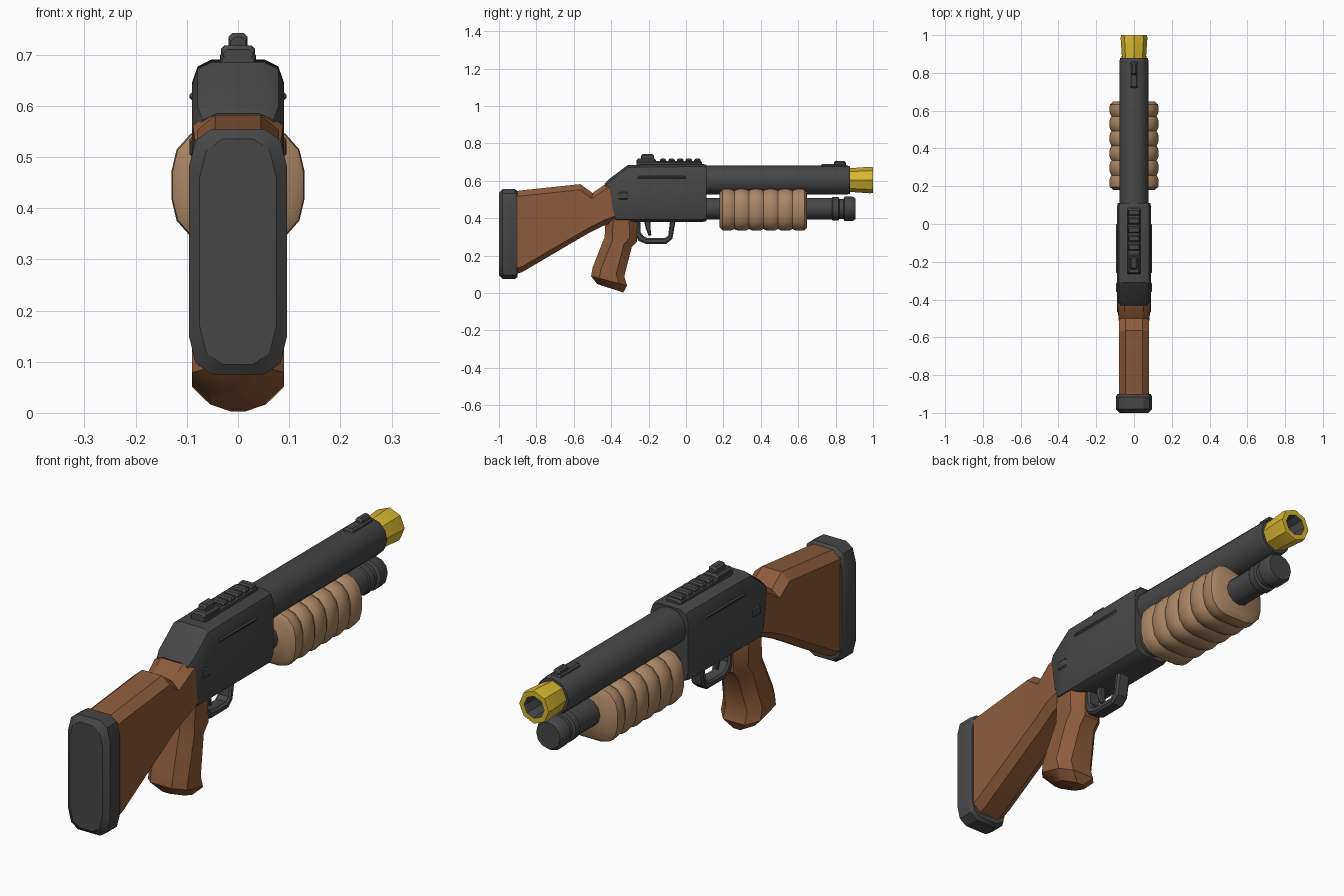
import bpy, bmesh, math
from mathutils import Vector

if "Cube" in bpy.data.objects:
    bpy.data.objects.remove(bpy.data.objects["Cube"])


def material(name, rgb):
    m = bpy.data.materials.new(name)
    m.diffuse_color = (*rgb, 1)
    m.use_nodes = True
    m.node_tree.nodes["Principled BSDF"].inputs["Base Color"].default_value = m.diffuse_color
    return m


GREY = material("gunmetal grey", (0.062, 0.062, 0.062))
WOOD = material("brown wood", (0.27, 0.105, 0.044))
TAN = material("tan wood", (0.40, 0.24, 0.13))
GOLD = material("yellow brass", (0.68, 0.48, 0.03))


def section(p0, p1, hw, cx, cz, k):
    """Rounded rectangle spanning p0..p1 in the yz plane, half width hw in x."""
    p0, p1 = Vector((0, *p0)), Vector((0, *p1))
    mid, axis = (p0 + p1) / 2, (p1 - p0) / 2
    h = axis.length
    axis.normalize()
    cx, cz = min(cx, hw), min(cz, h)
    pts = []
    for q in range(4):
        for i in range(k + 1):
            a = math.pi / 2 * (q + i / k)
            sx = 1 if q in (0, 3) else -1
            sz = 1 if q < 2 else -1
            x = sx * (hw - cx) + cx * math.cos(a)
            z = sz * (h - cz) + cz * math.sin(a)
            pts.append(mid + axis * z + Vector((x, 0, 0)))
    return pts


def loft(name, mat, stations, cx=0.03, cz=0.04, k=2, angle=32):
    """Skin through (p0, p1, half width) stations, capped at both ends."""
    bm = bmesh.new()
    rings = [[bm.verts.new(p) for p in section(*s, cx, cz, k)] for s in stations]
    n = len(rings[0])
    for a, b in zip(rings, rings[1:]):
        for i in range(n):
            j = (i + 1) % n
            bm.faces.new((a[i], a[j], b[j], b[i]))
    bm.faces.new(rings[0])
    bm.faces.new(rings[-1])
    bmesh.ops.remove_doubles(bm, verts=bm.verts, dist=1e-5)
    bmesh.ops.recalc_face_normals(bm, faces=bm.faces)
    for f in bm.faces:
        f.smooth = True
    for e in bm.edges:
        e.smooth = e.calc_face_angle(0) < math.radians(angle)
    me = bpy.data.meshes.new(name)
    bm.to_mesh(me)
    bm.free()
    me.materials.append(mat)
    ob = bpy.data.objects.new(name, me)
    bpy.context.collection.objects.link(ob)
    return ob


def along(*rows):
    """Upright stations from (y, z bottom, z top, half width)."""
    return [((y, a), (y, b), w) for y, a, b, w in rows]


def tube(name, mat, z, rows, k=3):
    """Round part along y from (y, radius) rows."""
    return loft(name, mat, along(*[(y, z - r, z + r, r) for y, r in rows]), 1, 1, k)


def block(name, y0, y1, z0, z1, hw, c=0.008):
    return loft(name, GREY, along((y0, z0, z1 - c, hw - c / 2), (y0 + c, z0, z1, hw),
                                  (y1 - c, z0, z1, hw), (y1, z0, z1 - c, hw - c / 2)), c, c, 1)


# Stock and butt pad
loft("butt_pad", GREY, along((-1.0, .095, .535, .075), (-.98, .075, .555, .096),
                             (-.915, .075, .555, .096), (-.9, .085, .545, .088)), .045, .075)
loft("stock", WOOD, [((-.91, .10), (-.91, .545), .08), ((-.87, .115), (-.87, .55), .08),
                     ((-.59, .28), (-.565, .582), .08), ((-.52, .32), (-.50, .535), .08),
                     ((-.44, .36), (-.42, .59), .088), ((-.37, .385), (-.37, .60), .085)],
     .035, .03, 1)

# Pistol grip, from the heel upward
loft("grip", WOOD, [((-.475, .048), (-.335, .003), .055), ((-.507, .09), (-.315, .04), .09),
                    ((-.50, .135), (-.33, .09), .09), ((-.435, .30), (-.29, .245), .075),
                    ((-.432, .36), (-.262, .275), .075), ((-.43, .42), (-.26, .385), .075)],
     .04, .045, 1)

# Receiver
loft("receiver", GREY, [((-.385, .385), (-.435, .585), .08), ((-.375, .38), (-.41, .61), .09),
                        ((-.31, .38), (-.31, .685), .09), ((.09, .38), (.09, .69), .09),
                        ((.11, .385), (.11, .685), .087)], .038, .045)
for side, sx in (("left", -1), ("right", 1)):
    for part, y0, y1, z0, z1 in (("port_lip", -.26, .0, .61, .627), ("side_button", -.36, -.31, .5, .54)):
        ob = block(f"{part}_{side}", y0, y1, z0, z1, .008, .006)
        ob.location.x = sx * .087

# Top rail, rear sight and front sight
block("rail", -.265, .085, .67, .707, .035)
for i in range(5):
    y = -.14 + i * .046
    block(f"rail_tooth_{i}", y, y + .034, .70, .718, .033, .006)
block("rear_sight_base", -.265, -.16, .69, .718, .033)
block("rear_sight", -.24, -.172, .70, .742, .019)
block("front_sight_base", .72, .86, .65, .69, .022)
block("front_sight", .79, .855, .67, .706, .016)

# Barrel and brass muzzle with dark bore
tube("barrel", GREY, .604, [(.09, .078), (.86, .078), (.878, .073)])
muzzle = tube("muzzle", GOLD, .604, [(.87, .064), (.90, .065), (.985, .071), (1.0, .068),
                                    (1.0, .046), (.985, .041), (.89, .041)], 2)
muzzle.data.materials.append(GREY)
for f in muzzle.data.polygons:
    c = f.center
    if c.y > .88 and math.hypot(c.x, c.z - .604) < .0405:
        f.material_index = 1

# Magazine tube with end cap
tube("magazine_tube", GREY, .45, [(.09, .058), (.78, .058), (.785, .063), (.815, .063), (.82, .053),
                                  (.842, .053), (.848, .065), (.89, .065), (.907, .055)])

# Ribbed pump handle
rows, ribs, y0, y1 = [], 6, .18, .648
for i in range(ribs):
    step = (y1 - y0) / ribs
    for t, s in ((0, .92), (.2, .985), (.5, 1), (.8, .985)):
        rows.append((y0 + (i + t) * step, s))
rows.append((y1, .92))
rows[0], rows[-1] = (y0, .84), (y1, .84)
loft("pump_handle", TAN, along(*[(y, .445 - .112 * s, .445 + .112 * s, .13 * s) for y, s in rows]),
     .075, .085, 3, 40)

# Trigger guard and trigger
loft("trigger_guard", GREY, [((-.275, .39), (-.245, .39), .03), ((-.273, .315), (-.243, .325), .03),
                             ((-.255, .28), (-.228, .305), .03), ((-.215, .263), (-.208, .293), .03),
                             ((-.105, .263), (-.112, .293), .03), ((-.073, .29), (-.095, .308), .03),
                             ((-.055, .39), (-.085, .39), .03)], .008, .008, 1)
loft("trigger", GREY, [((-.225, .39), (-.19, .39), .014), ((-.215, .345), (-.19, .345), .014),
                       ((-.20, .305), (-.185, .31), .012)], .005, .005, 1)
